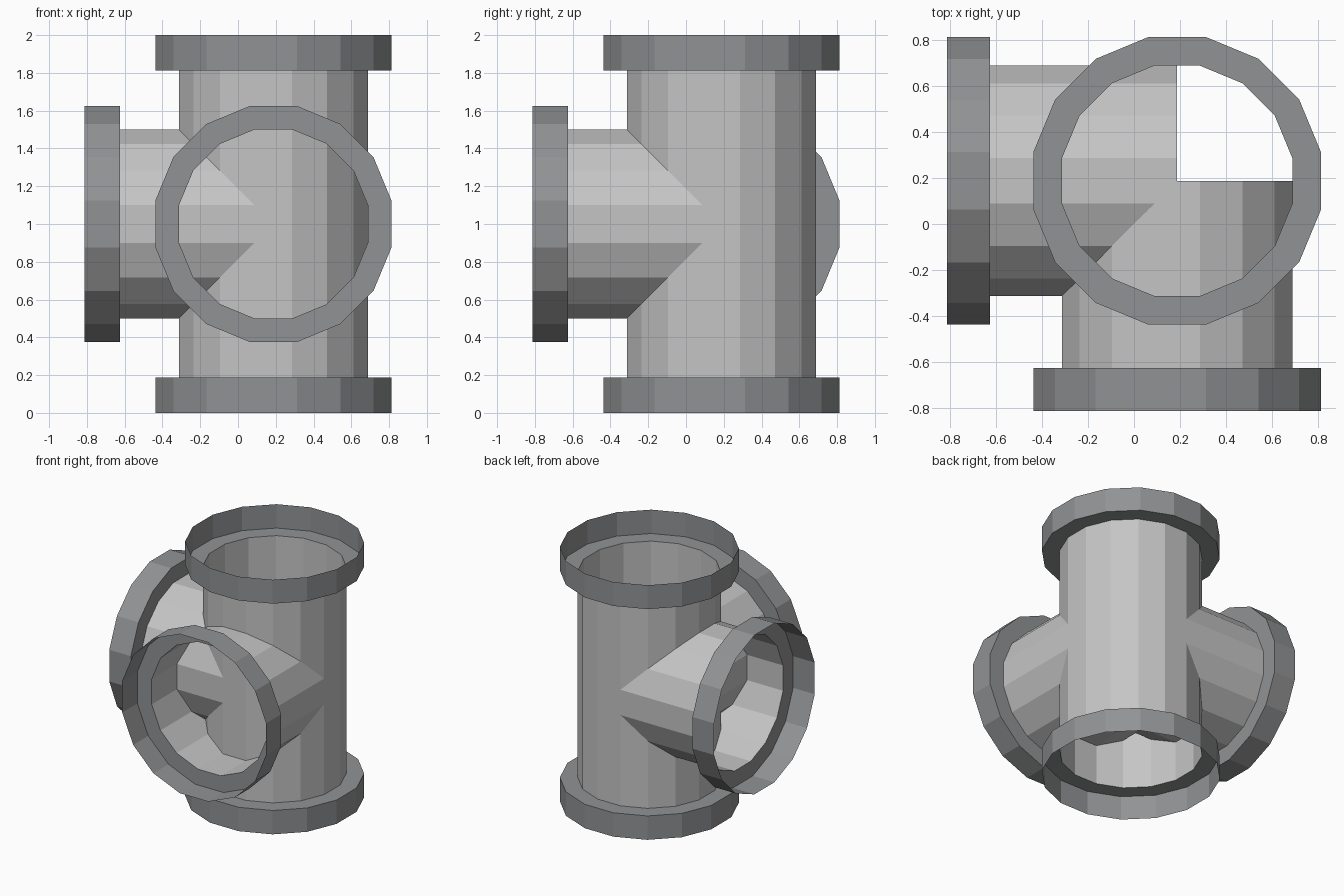
import bpy, math
from mathutils import Vector

if "Cube" in bpy.data.objects:
    bpy.data.objects.remove(bpy.data.objects["Cube"])

SIDES = 16
C = 0.1875                      # pipe axes meet at (C, C, 1)
HUB = Vector((C, C, 1.0))
PIPE_R, FLANGE_R = 0.5, 0.625   # distances from axis to flat sides
NECK, END = 0.8125, 1.0         # flange start and end, measured from the hub


def material(name, rgb):
    m = bpy.data.materials.new(name)
    m.diffuse_color = (*rgb, 1)
    m.use_nodes = True
    m.node_tree.nodes["Principled BSDF"].inputs["Base Color"].default_value = m.diffuse_color
    return m


pipe_grey = material("light_grey", (0.56, 0.56, 0.56))
flange_grey = material("dark_grey", (0.285, 0.29, 0.297))


def lathe(name, profile, axis, mat):
    """Open 16-sided surface from (radius, distance) points along an axis from the hub."""
    rot = Vector(axis).to_track_quat('Z', 'Y')
    verts, faces = [], []
    for r, d in profile:
        rad = r / math.cos(math.pi / SIDES)
        for k in range(SIDES):
            a = 2 * math.pi * (k + 0.5) / SIDES
            verts.append(HUB + rot @ Vector((rad * math.cos(a), rad * math.sin(a), d)))
    for i in range(len(profile) - 1):
        for k in range(SIDES):
            n = (k + 1) % SIDES
            faces.append((i * SIDES + k, i * SIDES + n,
                          (i + 1) * SIDES + n, (i + 1) * SIDES + k))
    me = bpy.data.meshes.new(name)
    me.from_pydata(verts, [], faces)
    me.materials.append(mat)
    ob = bpy.data.objects.new(name, me)
    bpy.context.collection.objects.link(ob)
    return ob


# Straight upright pipe and the two side branches, which run to its axis
lathe("main_pipe", [(PIPE_R, -NECK), (PIPE_R, NECK)], (0, 0, 1), pipe_grey)
lathe("left_branch", [(PIPE_R, 0), (PIPE_R, NECK)], (-1, 0, 0), pipe_grey)
lathe("front_branch", [(PIPE_R, 0), (PIPE_R, NECK)], (0, -1, 0), pipe_grey)

# Open socket flange on each end: a flat ring, then a rim
for name, axis in (("top", (0, 0, 1)), ("bottom", (0, 0, -1)),
                   ("left", (-1, 0, 0)), ("front", (0, -1, 0))):
    lathe(name + "_flange", [(PIPE_R, NECK), (FLANGE_R, NECK), (FLANGE_R, END)],
          axis, flange_grey)
